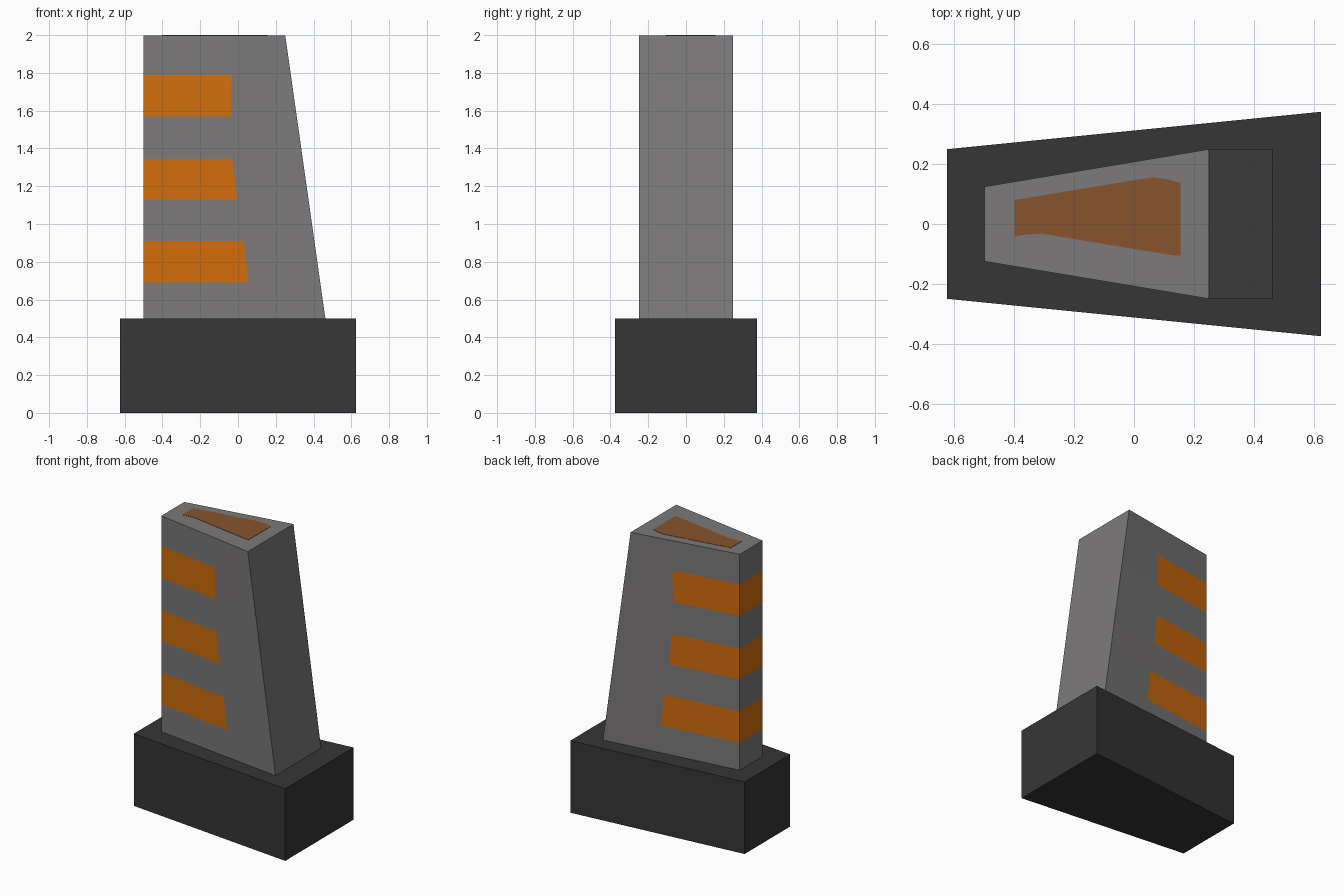
import bpy

if "Cube" in bpy.data.objects:
    bpy.data.objects.remove(bpy.data.objects["Cube"])


def srgb(*rgb):
    return [((c / 255 + 0.055) / 1.055) ** 2.4 if c > 10 else c / 255 / 12.92 for c in rgb] + [1]


def material(name, *rgb):
    mat = bpy.data.materials.new(name)
    mat.diffuse_color = srgb(*rgb)
    mat.use_nodes = True
    mat.node_tree.nodes["Principled BSDF"].inputs["Base Color"].default_value = mat.diffuse_color
    return mat


def make(name, verts, faces, mats):
    mesh = bpy.data.meshes.new(name)
    mesh.from_pydata(verts, [], faces)
    for mat in mats:
        mesh.materials.append(mat)
    obj = bpy.data.objects.new(name, mesh)
    bpy.context.collection.objects.link(obj)
    return obj


def prism(name, outline, z0, z1, mat):
    """Extrude a counter-clockwise outline between two heights."""
    n = len(outline)
    verts = [(x, y, z) for z in (z0, z1) for x, y in outline]
    faces = [tuple(reversed(range(n))), tuple(range(n, 2 * n))]
    faces += [(i, (i + 1) % n, (i + 1) % n + n, i + n) for i in range(n)]
    return make(name, verts, faces, [mat])


dark = material("dark base", 54, 54, 54)
grey = material("grey body", 124, 122, 122)
orange = material("orange stripe", 210, 110, 12)
brown = material("brown top patch", 135, 84, 44)

# Tapered base block
prism("base", [(-0.625, -0.25), (0.625, -0.375), (0.625, 0.375), (-0.625, 0.25)], 0, 0.5, dark)

# Tower: stacked rings of (height, x where the stripe ends)
TOP = 1.998
levels = [(0.5, 0.07), (0.69, 0.055), (0.91, 0.03), (1.13, -0.005),
          (1.345, -0.03), (1.57, -0.038), (1.79, -0.035), (TOP, -0.035)]
verts = []
for z, split in levels:
    right = 0.4625 - 0.2125 * (z - 0.5) / 1.5
    mid = 0.125 + 0.125 * (split + 0.5) / (right + 0.5)
    verts += [(-0.5, -0.125, z), (split, -mid, z), (right, -0.25, z),
              (right, 0.25, z), (split, mid, z), (-0.5, 0.125, z)]
faces, slots = [], []
for k in range(len(levels) - 1):
    for i in range(6):
        a, b = k * 6 + i, k * 6 + (i + 1) % 6
        faces.append((a, b, b + 6, a + 6))
        # every second band is striped on the narrow end and its two flanks
        slots.append(1 if k % 2 and i in (0, 4, 5) else 0)
last = len(verts) - 6
faces += [(5, 4, 3, 2, 1, 0), tuple(range(last, last + 6))]
slots += [0, 0]
tower = make("tower", verts, faces, [grey, orange])
tower.data.polygons.foreach_set("material_index", slots)

# Thin patch on the roof
patch = [(-0.4, -0.043), (-0.37, -0.036), (-0.31, -0.032), (0.13, -0.105), (0.155, -0.105),
         (0.155, 0.137), (0.11, 0.15), (0.06, 0.156), (-0.4, 0.08)]
prism("roof_patch", patch, TOP - 0.002, 2.0, brown)
